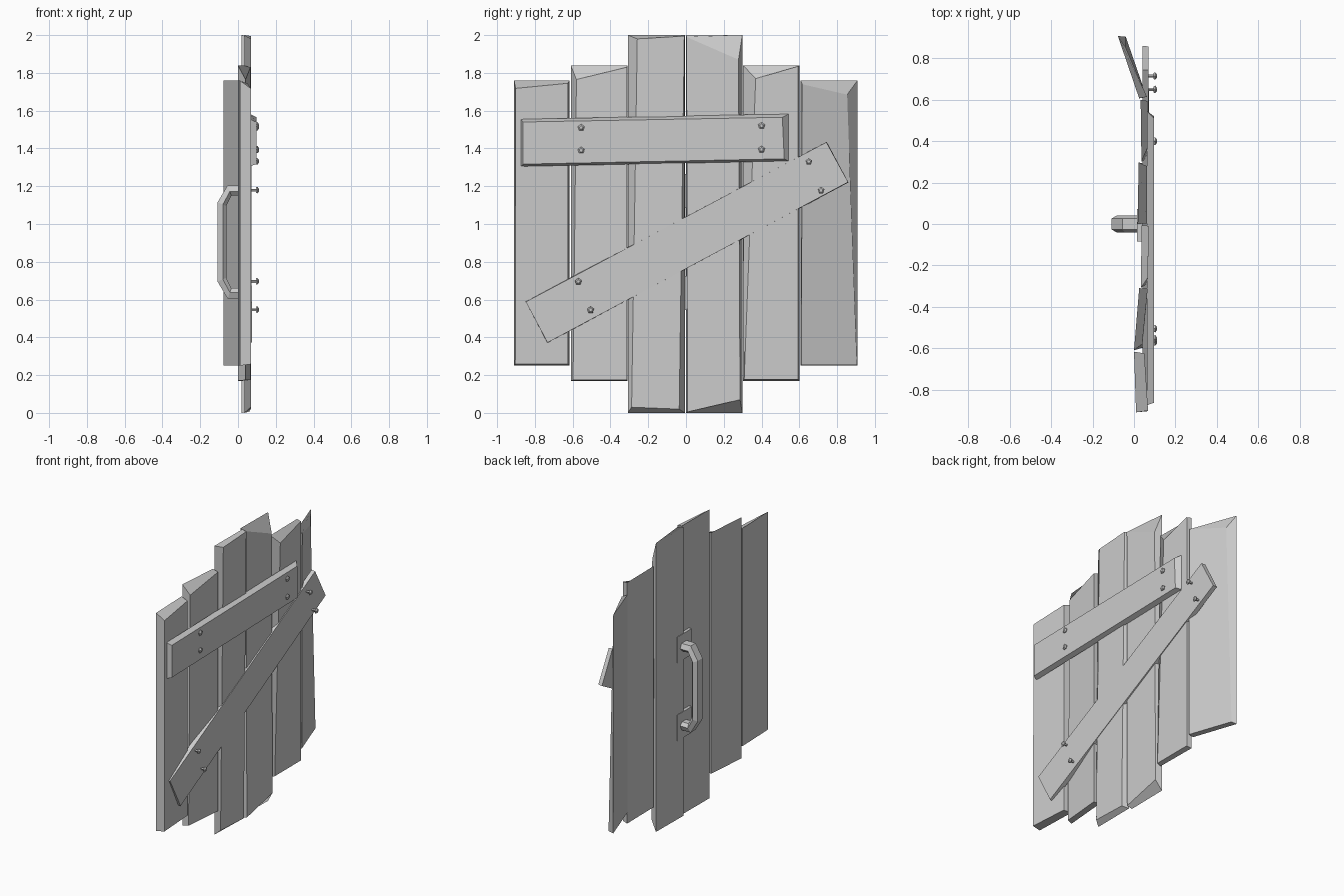
import bpy, bmesh, math
from mathutils import Matrix, Vector

if "Cube" in bpy.data.objects:
    bpy.data.objects.remove(bpy.data.objects["Cube"])


def finish(name, bm):
    bmesh.ops.recalc_face_normals(bm, faces=bm.faces)
    me = bpy.data.meshes.new(name)
    bm.to_mesh(me)
    bm.free()
    ob = bpy.data.objects.new(name, me)
    bpy.context.collection.objects.link(ob)
    return ob


# Board: four (y, z) outline corners (BL, BR, TR, TL), back/front x at the left
# and right edges, and how far each front corner is chipped inward
def board(name, corners, back, front, chips):
    bm = bmesh.new()
    side, signs = (0, 1, 1, 0), ((1, 1), (-1, 1), (-1, -1), (1, -1))
    b = [bm.verts.new((back[s], y, z)) for (y, z), s in zip(corners, side)]
    f = [bm.verts.new((front[s], y + sy * c[0], z + sz * c[1]))
         for (y, z), s, (sy, sz), c in zip(corners, side, signs, chips)]
    bm.faces.new(b)
    bm.faces.new(f)
    for i in range(4):
        j = (i + 1) % 4
        bm.faces.new((b[i], b[j], f[j], f[i]))
    return finish(name, bm)


# Upright planks: y0, y1, z0, z1, back x, front x, chips
planks = [
    (-.91, -.617, .25, 1.76, (.01, 0), (.068, .05),
     ((.006, .008), (.008, .008), (.008, .015), (.008, .042))),
    (-.61, -.31, .17, 1.84, (0, .025), (.04, .066),
     ((.012, .004), (.003, .004), (.003, .01), (.03, .075))),
    (-.308, -.006, 0, 2, (.034, .036), (.068, .07),
     ((.02, .03), (.03, .02), (.003, .005), (.05, .02))),
    (0, .298, 0, 2, (.018, .022), (.062, .064),
     ((.008, .005), (.012, .07), (.02, .13), (.003, .01))),
    (.302, .60, .17, 1.84, (.036, .032), (.066, .066),
     ((.006, .008), (.006, .008), (.006, .005), (.067, .07))),
    (.607, .908, .25, 1.76, (.025, -.078), (.062, -.04),
     ((.004, .004), (.003, .004), (.055, .075), (.008, .02))),
]
for i, (y0, y1, z0, z1, back, front, chips) in enumerate(planks):
    board(f"plank_{i + 1}", [(y0, z0), (y1, z0), (y1, z1), (y0, z1)],
          back, front, chips)

# Cross braces
board("upper_brace", [(-.875, 1.305), (.545, 1.333), (.545, 1.583), (-.875, 1.555)],
      (.064, .064), (.097, .097),
      ((.012, .012), (.025, .012), (.035, .018), (.012, .015)))
board("diagonal_brace", [(-.735, .37), (.86, 1.22), (.745, 1.435), (-.85, .59)],
      (.042, .042), (.073, .071), ((.002, .002),) * 4)


# Pentagonal nails
def nail(i, y, z, x):
    bm = bmesh.new()
    rings = []
    for dx, r in ((-.03, .008), (.0, .008), (.002, .018), (.009, .019), (.016, .010)):
        rings.append([bm.verts.new((x + dx, y + r * math.sin(a), z + r * math.cos(a)))
                      for a in [k * math.tau / 5 for k in range(5)]])
    for a, b in zip(rings, rings[1:]):
        for k in range(5):
            bm.faces.new((a[k], a[k - 1], b[k - 1], b[k]))
    bm.faces.new(rings[0])
    bm.faces.new(rings[-1])
    finish(f"nail_{i + 1}", bm)


for i, (y, z) in enumerate([(-.555, 1.51), (-.555, 1.39), (.40, 1.52), (.40, 1.395),
                            (.65, 1.33), (.715, 1.178), (-.57, .695), (-.505, .545)]):
    nail(i, y, z, .094)

# Grip: six-sided section swept between an inner and an outer outline
half = [((.03, .30), (.03, .245)), ((-.055, .30), (-.035, .245)),
        ((-.108, .21), (-.062, .19))]
path = half + [((o[0], -o[1]), (n[0], -n[1])) for o, n in reversed(half)]
section = [(1, -.027), (1, .027), (.4, .042), (0, .022), (0, -.022), (.4, -.042)]
bm = bmesh.new()
rings = []
for o, n in path:
    o, n = Vector(o), Vector(n)
    ring = []
    for s, t in section:
        p = n.lerp(o, s)
        ring.append(bm.verts.new((p.x, t, .905 + p.y)))
    rings.append(ring)
for a, b in zip(rings, rings[1:]):
    for k in range(6):
        bm.faces.new((a[k], a[k - 1], b[k - 1], b[k]))
bm.faces.new(rings[0])
bm.faces.new(rings[-1])
finish("handle_grip", bm)

# Mounting plates under the grip ends
for label, z in (("upper", 1.175), ("lower", .635)):
    bm = bmesh.new()
    bmesh.ops.create_cube(bm, size=1, matrix=Matrix.Translation((.028, -.006, z))
                          @ Matrix.Diagonal((.026, .155, .18, 1)))
    finish(f"{label}_handle_plate", bm)
